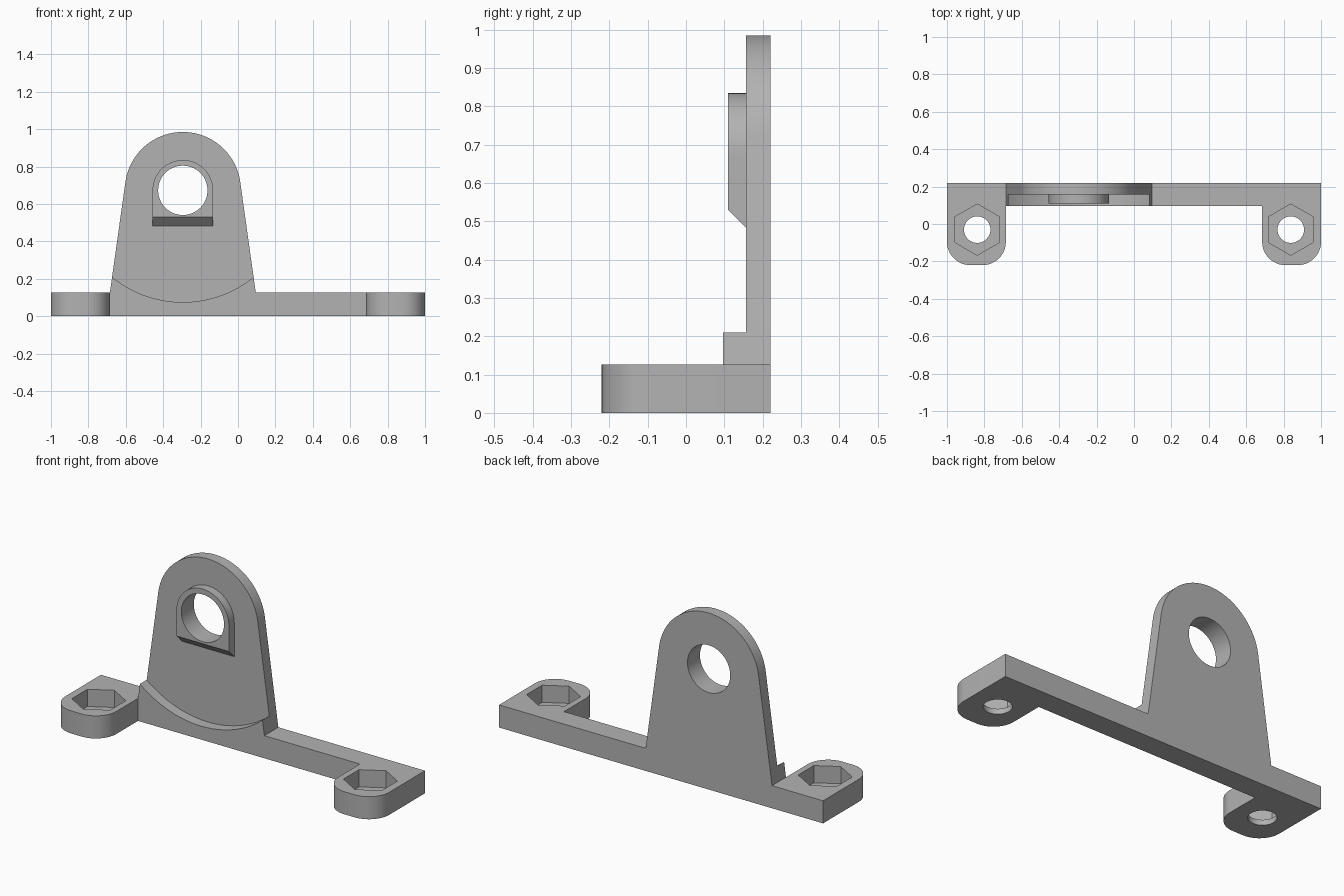
import bpy, bmesh
from math import sin, cos, radians, sqrt

if "Cube" in bpy.data.objects:
    bpy.data.objects.remove(bpy.data.objects["Cube"], do_unlink=True)

grey = bpy.data.materials.new("plain grey")
grey.use_nodes = True
grey.diffuse_color = (0.45, 0.45, 0.45, 1)
grey.node_tree.nodes["Principled BSDF"].inputs["Base Color"].default_value = grey.diffuse_color

BASE_TOP = 0.126
BACK, FRONT, PLATE_FRONT = 0.22, 0.097, 0.157
CX, CZ = -0.295, 0.675          # centre of the upright's eye
EAR_X, EAR_Y, EAR_IN = 0.8425, -0.03, 0.685


def arc(cx, cy, r, start, end, steps):
    """Points on an arc, angles in degrees."""
    angles = [radians(start + (end - start) * i / steps) for i in range(steps + 1)]
    return [(cx + r * cos(a), cy + r * sin(a)) for a in angles]


def ring(cx, cy, r, n, turn=0):
    return arc(cx, cy, r, turn, turn + 360, n)[:-1]


def prism(name, outline, lo, hi, axis):
    """Extrude an outline along y (outline is x, z) or z (outline is x, y)."""
    bm = bmesh.new()
    place = (lambda p, d: (p[0], d, p[1])) if axis == "y" else (lambda p, d: (p[0], p[1], d))
    a = [bm.verts.new(place(p, lo)) for p in outline]
    b = [bm.verts.new(place(p, hi)) for p in outline]
    bm.faces.new(a)
    bm.faces.new(b[::-1])
    for i in range(len(a)):
        j = (i + 1) % len(a)
        bm.faces.new((a[i], b[i], b[j], a[j]))
    bmesh.ops.recalc_face_normals(bm, faces=bm.faces)
    mesh = bpy.data.meshes.new(name)
    bm.to_mesh(mesh)
    bm.free()
    mesh.materials.append(grey)
    ob = bpy.data.objects.new(name, mesh)
    bpy.context.collection.objects.link(ob)
    return ob


def combine(target, other, operation):
    """Apply a boolean and discard the helper."""
    mod = target.modifiers.new("combine", "BOOLEAN")
    mod.operation, mod.object, mod.solver = operation, other, "EXACT"
    bpy.ops.object.select_all(action="DESELECT")
    bpy.context.view_layer.objects.active = target
    target.select_set(True)
    bpy.ops.object.modifier_apply(modifier=mod.name)
    bpy.data.objects.remove(other, do_unlink=True)


# Base bar and tapered, round-topped upright in one profile
outline = [(-1, 0), (1, 0), (1, BASE_TOP), (CX + 0.39, BASE_TOP)]
outline += arc(CX, CZ, 0.31, 8, 172, 48)
outline += [(CX - 0.39, BASE_TOP), (-1, BASE_TOP)]
bracket = prism("bracket", outline, FRONT, BACK, "y")

# Thin the upright, leaving a curved step at its foot
combine(bracket, prism("step_cutter", ring(CX, CZ, 0.6, 128, 1), -0.5, PLATE_FRONT, "y"),
        "DIFFERENCE")

# Mounting ears with rounded front corners
r = 0.125
for side in (-1, 1):
    ear = [(EAR_IN, BACK)] + arc(EAR_IN + r, -0.22 + r, r, 180, 270, 12)
    ear += arc(1 - r, -0.22 + r, r, 270, 360, 12) + [(1, BACK)]
    combine(bracket, prism("ear", [(side * x, y) for x, y in ear], 0, BASE_TOP, "z"), "UNION")

# Raised boss around the eye, with a sloping underside
w, low, boss_front, sunk = 0.162, 0.53, 0.11, 0.187
boss = prism("boss", [(CX - w, low), (CX + w, low)] + arc(CX, CZ - 0.002, w, 0, 180, 40),
             boss_front, sunk, "y")
for v in boss.data.vertices:
    if v.co.z < low + 0.01 and v.co.y > boss_front + 0.01:
        v.co.z -= sunk - boss_front
combine(bracket, boss, "UNION")

# Eye through boss and upright
combine(bracket, prism("eye_cutter", ring(CX, CZ - 0.002, 0.132, 56), -0.5, 0.5, "y"),
        "DIFFERENCE")

# Hexagonal nut pockets and screw holes
for side in (-1, 1):
    x = side * EAR_X * 0.995
    combine(bracket, prism("nut_cutter", ring(x, EAR_Y, 0.137, 6, 90), 0.03, 0.3, "z"),
            "DIFFERENCE")
    combine(bracket, prism("screw_cutter", ring(x, EAR_Y, 0.071, 40), -0.2, 0.3, "z"),
            "DIFFERENCE")

bpy.ops.object.select_all(action="DESELECT")
bpy.context.view_layer.objects.active = bracket
bracket.select_set(True)
bpy.ops.object.shade_smooth_by_angle(angle=radians(25))
